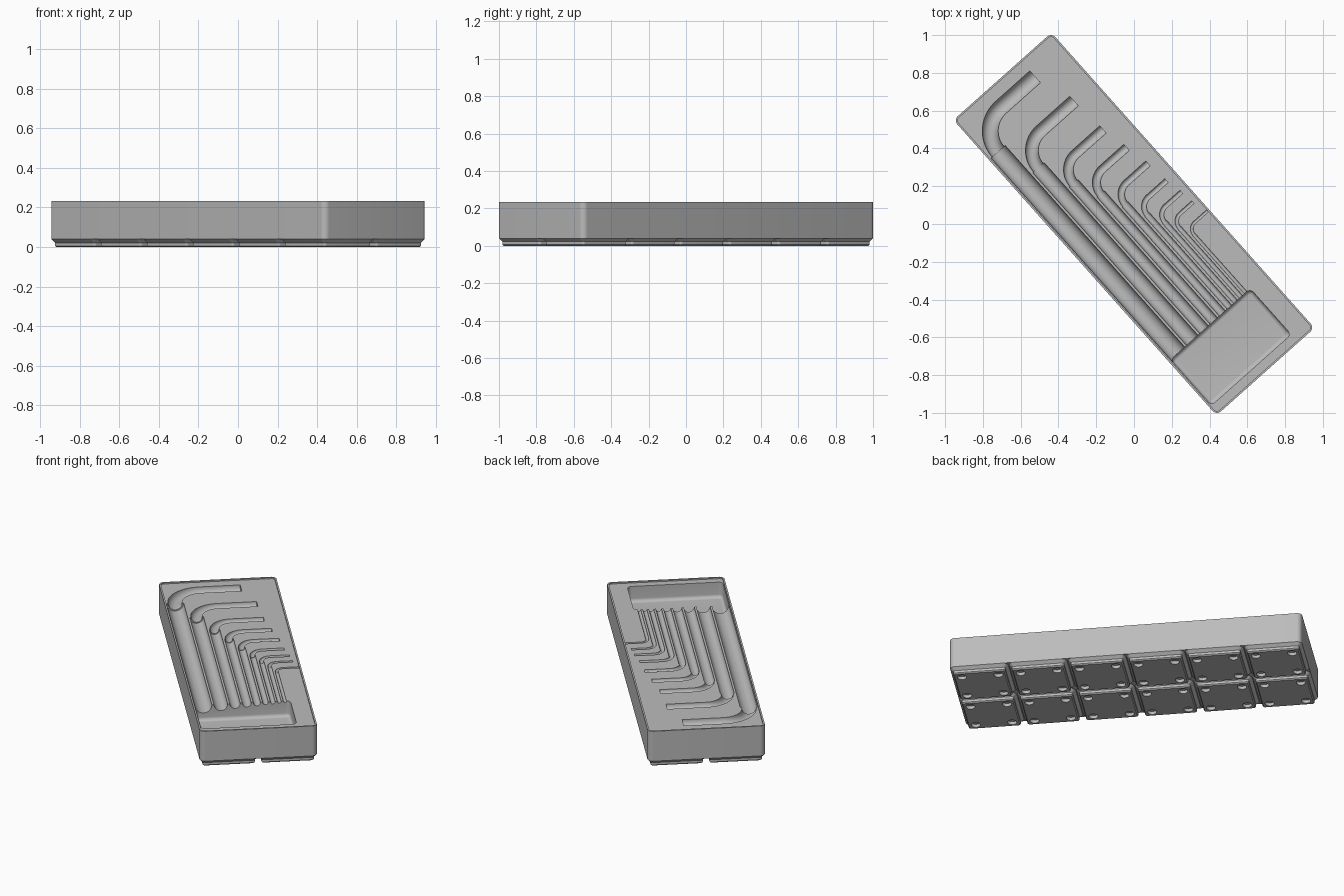
import bpy, bmesh
from math import sin, cos, pi, radians
from mathutils import Vector

cube = bpy.data.objects.get("Cube")
if cube:
    bpy.data.objects.remove(cube, do_unlink=True)

MM = 0.008325                 # one millimetre in model units
TURN = radians(-48.3)         # tray lies diagonally
LENGTH, WIDTH, HEIGHT = 251.5 * MM, 83.5 * MM, 28 * MM
BASE = 4.75 * MM
FLOOR = HEIGHT - 0.008        # top surface inside the thin rim

grey = bpy.data.materials.new("grey plastic")
grey.use_nodes = True
grey.diffuse_color = (0.5, 0.5, 0.5, 1)
grey.node_tree.nodes["Principled BSDF"].inputs["Base Color"].default_value = (0.5, 0.5, 0.5, 1)


def rounded(w, d, r, z, cx=0, cy=0, seg=8):
    """Rounded rectangle outline at height z."""
    pts = []
    for q, (sx, sy) in enumerate([(1, 1), (-1, 1), (-1, -1), (1, -1)]):
        for i in range(seg + 1):
            a = (q + i / seg) * pi / 2
            pts.append(Vector((cx + sx * (w / 2 - r) + r * cos(a),
                               cy + sy * (d / 2 - r) + r * sin(a), z)))
    return pts


def loft(name, sections):
    """Closed solid through matching outlines."""
    bm = bmesh.new()
    rings = [[bm.verts.new(p) for p in s] for s in sections]
    n = len(rings[0])
    for a, b in zip(rings, rings[1:]):
        for i in range(n):
            j = (i + 1) % n
            bm.faces.new((a[i], a[j], b[j], b[i]))
    bm.faces.new(rings[0][::-1])
    bm.faces.new(rings[-1])
    bmesh.ops.recalc_face_normals(bm, faces=bm.faces)
    mesh = bpy.data.meshes.new(name)
    bm.to_mesh(mesh)
    bm.free()
    mesh.materials.append(grey)
    obj = bpy.data.objects.new(name, mesh)
    bpy.context.collection.objects.link(obj)
    return obj


def tube(name, path, r, z, seg=40):
    """Round rod along a flat path."""
    pts = [Vector((x, y, z)) for x, y in path]
    rings = []
    for i, p in enumerate(pts):
        t = (pts[min(i + 1, len(pts) - 1)] - pts[max(i - 1, 0)]).normalized()
        side = Vector((-t.y, t.x, 0))
        rings.append([p + side * r * cos(2 * pi * k / seg) + Vector((0, 0, r * sin(2 * pi * k / seg)))
                      for k in range(seg)])
    return loft(name, rings)


def activate(obj):
    bpy.ops.object.select_all(action='DESELECT')
    obj.select_set(True)
    bpy.context.view_layer.objects.active = obj


def cut(target, cutter):
    cutter.hide_render = True
    mod = target.modifiers.new("cut", 'BOOLEAN')
    mod.operation, mod.solver, mod.object = 'DIFFERENCE', 'EXACT', cutter
    activate(target)
    bpy.ops.object.modifier_apply(modifier=mod.name)
    bpy.data.objects.remove(cutter, do_unlink=True)


def smooth(obj):
    activate(obj)
    bpy.ops.object.shade_smooth_by_angle(angle=radians(30))


# Tray block
R = 3.75 * MM
tray = loft("tray_body", [rounded(LENGTH, WIDTH, R, z) for z in (BASE, HEIGHT)])

# Thin rim around the top
cut(tray, loft("rim_recess", [rounded(LENGTH - 0.02, WIDTH - 0.02, R - 0.01, z)
                              for z in (FLOOR, HEIGHT + 0.05)]))

# Finger pocket with a filleted floor
u0, u1, v0, v1 = 0.665, 0.99, -0.333, 0.232
fillet, depth = 0.022, 0.1
sections = []
for i in range(7):
    a = i / 6 * pi / 2
    inset = fillet * (1 - sin(a))
    sections.append(rounded(u1 - u0 - 2 * inset, v1 - v0 - 2 * inset, 0.026 - inset,
                            FLOOR - depth + fillet * (1 - cos(a)), (u0 + u1) / 2, (v0 + v1) / 2))
sections.append([Vector((p.x, p.y, HEIGHT + 0.05)) for p in sections[-1]])
cut(tray, loft("finger_pocket", sections))

# Nested L-shaped channels: key size, short leg position, short leg end
keys = [(10, -0.93, 0.127), (8, -0.697, 0.196), (6, -0.483, 0.21),
        (5, -0.329, 0.24), (4, -0.19, 0.268), (3, -0.057, 0.281),
        (2.5, 0.04, 0.30), (2, 0.121, 0.31), (1.5, 0.207, 0.336)]
edge = -0.333
axis_z = FLOOR - 0.0007
for size, leg_u, leg_end in keys:
    r = (size / cos(pi / 6) + 0.5) * MM / 2
    v = edge + r
    edge += 2 * r + 0.0126
    bend = 0.025 + 0.0142 * size
    step = leg_u + bend
    cut(tray, tube("long_leg", [(step, v), (u0 + 0.04, v)], r, axis_z))
    arc = [(step - bend * sin(i / 14 * pi / 2), v + bend * (1 - cos(i / 14 * pi / 2)))
           for i in range(15)]
    path = [(step + 0.008, v)] + arc + [(leg_u, leg_end)]
    cut(tray, tube("short_leg", path, r * 0.84, axis_z))

tray.rotation_euler.z = TURN
smooth(tray)

# Stepped foot with four round magnet holes
profile = [(35.6, 0.8, 0), (37.2, 1.6, 0.8), (37.2, 1.6, 2.6), (41.5, 3.75, 4.75)]
foot = loft("foot", [rounded(w * MM, w * MM, r * MM, z * MM) for w, r, z in profile])
for sx in (-1, 1):
    for sy in (-1, 1):
        hole = 6.5 * MM
        cut(foot, loft("magnet_hole", [rounded(hole, hole, hole / 2 - 1e-4, z, sx * 13 * MM, sy * 13 * MM)
                                       for z in (-0.02, 2.4 * MM)]))
smooth(foot)

# Two rows of six feet
for i in range(6):
    for j in range(2):
        copy = foot if i == j == 0 else bpy.data.objects.new(f"foot_{i}_{j}", foot.data)
        if copy is not foot:
            bpy.context.collection.objects.link(copy)
        spot = Vector(((i - 2.5) * 42 * MM, (j - 0.5) * 42 * MM, 0))
        copy.location = (spot.x * cos(TURN) - spot.y * sin(TURN),
                         spot.x * sin(TURN) + spot.y * cos(TURN), 0)
        copy.rotation_euler.z = TURN
